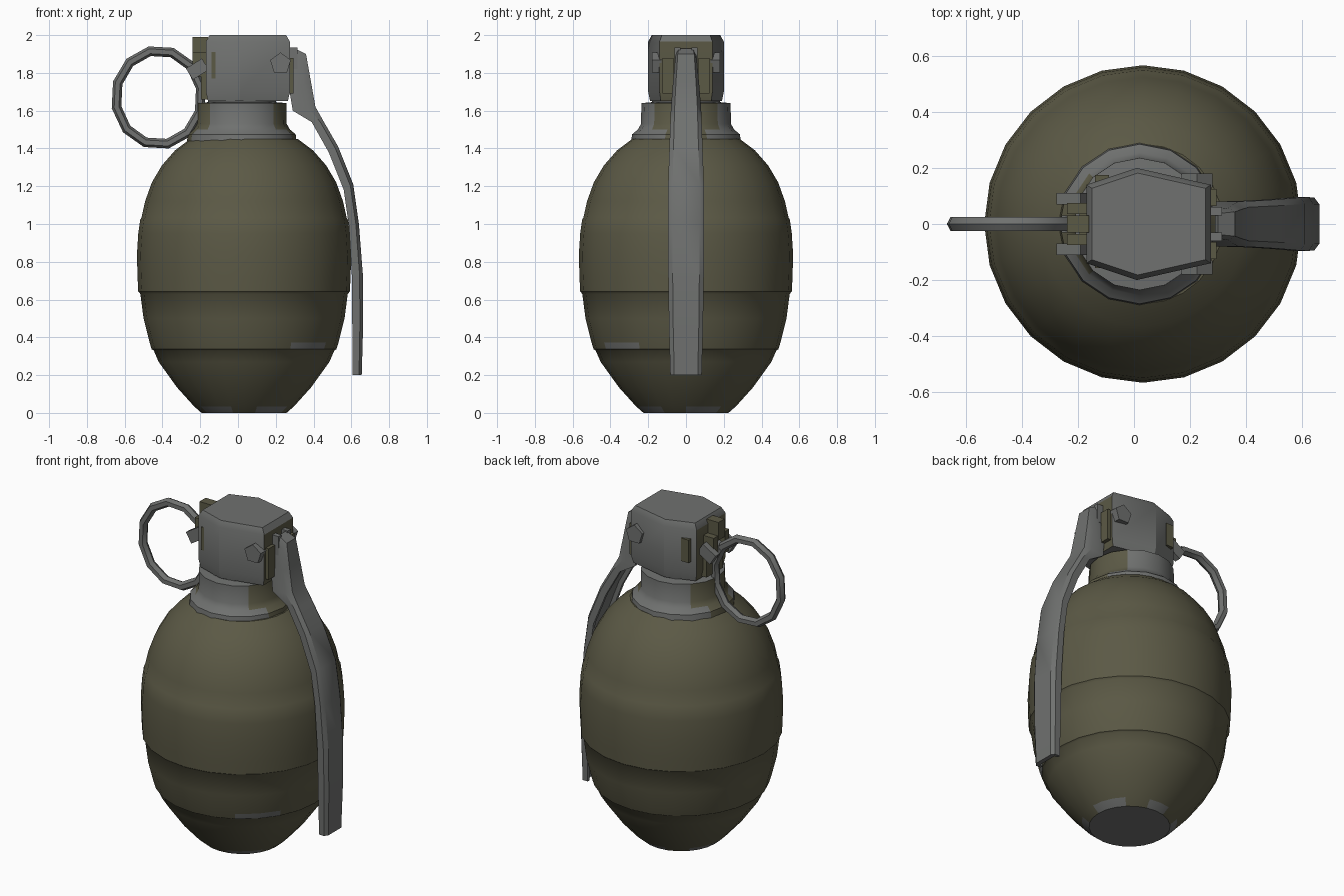
import bpy, bmesh, math
from mathutils import Vector, Matrix

if "Cube" in bpy.data.objects:
    bpy.data.objects.remove(bpy.data.objects["Cube"])


def material(name, rgb):
    m = bpy.data.materials.new(name)
    m.diffuse_color = (*rgb, 1)
    m.use_nodes = True
    m.node_tree.nodes["Principled BSDF"].inputs["Base Color"].default_value = m.diffuse_color
    return m


OLIVE = material("olive paint", (0.105, 0.100, 0.060))
GREY = material("bare steel", (0.160, 0.165, 0.160))


def finish(name, bm, rule=None, mats=(GREY, OLIVE), angle=35):
    """Turn a bmesh into an object; rule(centre, normal) gives the material slot."""
    bmesh.ops.recalc_face_normals(bm, faces=bm.faces)
    bm.normal_update()
    if rule:
        for f in bm.faces:
            f.material_index = int(rule(f.calc_center_median(), f.normal))
    me = bpy.data.meshes.new(name)
    bm.to_mesh(me)
    bm.free()
    for m in mats:
        me.materials.append(m)
    ob = bpy.data.objects.new(name, me)
    bpy.context.collection.objects.link(ob)
    bpy.ops.object.select_all(action='DESELECT')
    ob.select_set(True)
    bpy.context.view_layer.objects.active = ob
    if angle:
        bpy.ops.object.shade_smooth_by_angle(angle=math.radians(angle))
    return ob


def loft(name, rings, closed=False, **kw):
    """Skin a list of equal-length point loops, capping the ends."""
    bm = bmesh.new()
    vs = [[bm.verts.new(p) for p in r] for r in rings]
    n = len(vs[0])
    pairs = list(zip(vs, vs[1:])) + ([(vs[-1], vs[0])] if closed else [])
    for a, b in pairs:
        for i in range(n):
            j = (i + 1) % n
            bm.faces.new((a[i], a[j], b[j], b[i]))
    if not closed:
        bm.faces.new(vs[0])
        bm.faces.new(vs[-1])
    return finish(name, bm, **kw)


def lathe(name, profile, segs, cx, **kw):
    rings = [[(cx + r * math.cos(2 * math.pi * i / segs),
               r * math.sin(2 * math.pi * i / segs), z) for i in range(segs)]
             for r, z in profile]
    return loft(name, rings, **kw)


def box(name, lo, hi, mat, tilt=0):
    """Box between two corners, optionally turned about the y axis."""
    c = (Vector(lo) + Vector(hi)) / 2
    s = Vector(hi) - Vector(lo)
    bm = bmesh.new()
    bmesh.ops.create_cube(bm, size=1, matrix=Matrix.Translation(c)
                          @ Matrix.Rotation(tilt, 4, 'Y') @ Matrix.Diagonal((*s, 1)))
    return finish(name, bm, mats=(mat,), angle=None)


# Egg-shaped body with three shallow steps, steel base and one worn patch
CX = 0.032
body = [(0.225, 0), (0.265, 0.035), (0.355, 0.135), (0.452, 0.27), (0.478, 0.33),
        (0.489, 0.337), (0.500, 0.372), (0.532, 0.50), (0.549, 0.63), (0.560, 0.642),
        (0.564, 0.72), (0.567, 0.84), (0.560, 0.95), (0.550, 1.022), (0.543, 1.034),
        (0.524, 1.12), (0.488, 1.22), (0.435, 1.31), (0.365, 1.39), (0.285, 1.45)]


def body_paint(c, n):
    a = math.degrees(math.atan2(c.y, c.x - CX))
    base = c.z < 0.01 or (c.z < 0.04 and math.sin(math.radians(a * 5)) > -0.2)
    patch = 0.34 < c.z < 0.37 and -62 < a < -28
    return not (base or patch)


lathe("body", body, 24, CX, rule=body_paint)

# Flared collar: steel towards front and back, olive at the sides
lathe("neck_collar", [(0.29, 1.44), (0.285, 1.475), (0.255, 1.50), (0.238, 1.53),
                      (0.236, 1.64), (0.18, 1.645), (0.18, 1.70)], 16, 0.02,
      rule=lambda c, n: abs(c.y) < 0.145 and c.z < 1.642)

# Six-sided fuse head with chamfered top, olive on its two end faces
plan = [(-0.17, -0.14), (0.01, -0.2), (0.275, -0.14),
        (0.275, 0.14), (0.01, 0.2), (-0.17, 0.14)]


def head_ring(z, s):
    return [(0.05 + (x - 0.05) * s, y * s, z) for x, y in plan]


loft("fuse_head", [head_ring(1.65, 0.95), head_ring(1.70, 1), head_ring(1.965, 1),
                   head_ring(2.0, 0.91)], angle=30,
     rule=lambda c, n: abs(n.x) > 0.9)

# Bracket holding the pull pin
for s in (-1, 1):
    box("pin_bracket", (-0.24, s * 0.055 - 0.02, 1.78), (-0.09, s * 0.055 + 0.02, 1.91), OLIVE)
    box("pin_head", (-0.265, s * 0.09 - 0.02, 1.785), (-0.165, s * 0.09 + 0.02, 1.855),
        GREY, math.radians(-32))
box("bracket_rib", (-0.24, -0.03, 1.88), (-0.16, 0.03, 1.99), OLIVE)
box("bracket_foot", (-0.195, -0.08, 1.66), (-0.16, 0.08, 1.80), OLIVE)
box("pull_pin", (-0.25, -0.03, 1.79), (-0.15, 0.03, 1.85), GREY, math.radians(-32))
for s in (-1, 1):
    # wide plates covering the bracket on both sides of the head
    box("bracket_plate", (-0.14, s * 0.145 - 0.012, 1.77),
        (-0.09, s * 0.145 + 0.03, 1.91), OLIVE)

# Faceted pull ring
ring = []
for i in range(12):
    a = 2 * math.pi * (i + 0.4) / 12
    ring.append([(-0.42 + (0.228 + 0.026 * math.cos(b)) * math.cos(a),
                  0.028 * math.sin(b),
                  1.67 + (0.25 + 0.026 * math.cos(b)) * math.sin(a))
                 for b in (2 * math.pi * k / 6 for k in range(6))])
loft("pull_ring", ring, closed=True, angle=40,
     rule=lambda c, n: c.x > -0.25 and c.z < 1.65 and n.x < -0.3)

# Hinge bolts and olive hinge ears beside the lever
for s in (-1, 1):
    bm = bmesh.new()
    bmesh.ops.create_cone(bm, cap_ends=True, segments=5, radius1=0.058, radius2=0.058,
                          depth=0.05, matrix=Matrix.Translation((0.225, s * 0.155, 1.85))
                          @ Matrix.Rotation(math.pi / 2, 4, 'X'))
    finish("hinge_bolt", bm, mats=(GREY,), angle=None)
    box("hinge_ear", (0.25, s * 0.095 - 0.03, 1.69), (0.295, s * 0.095 + 0.03, 1.88), OLIVE)
    box("lever_prong", (0.27, s * 0.045 - 0.015, 1.82), (0.315, s * 0.045 + 0.015, 1.935), GREY)

# Safety lever: channel section swept down the side
# (outer x, outer z, inner x, inner z, half width)
stations = [(0.30, 1.93, 0.28, 1.89, 0.05), (0.36, 1.90, 0.28, 1.80, 0.058),
            (0.385, 1.76, 0.275, 1.69, 0.07), (0.41, 1.62, 0.29, 1.60, 0.08),
            (0.455, 1.54, 0.39, 1.54, 0.083), (0.53, 1.41, 0.48, 1.38, 0.088),
            (0.61, 1.21, 0.56, 1.18, 0.095), (0.64, 1.00, 0.587, 0.99, 0.096),
            (0.662, 0.72, 0.603, 0.72, 0.094), (0.662, 0.45, 0.605, 0.45, 0.09),
            (0.655, 0.20, 0.607, 0.20, 0.083)]
rings = []
for ox, oz, ix, iz, w in stations:
    section = [(0, -.75), (0, .75), (.3, 1), (1, 1), (1, .78), (.55, .78),
               (.55, -.78), (1, -.78), (1, -1), (.3, -1)]
    rings.append([(ox + (ix - ox) * t, w * y, oz + (iz - oz) * t) for t, y in section])
loft("safety_lever", rings, mats=(GREY,), angle=35)
